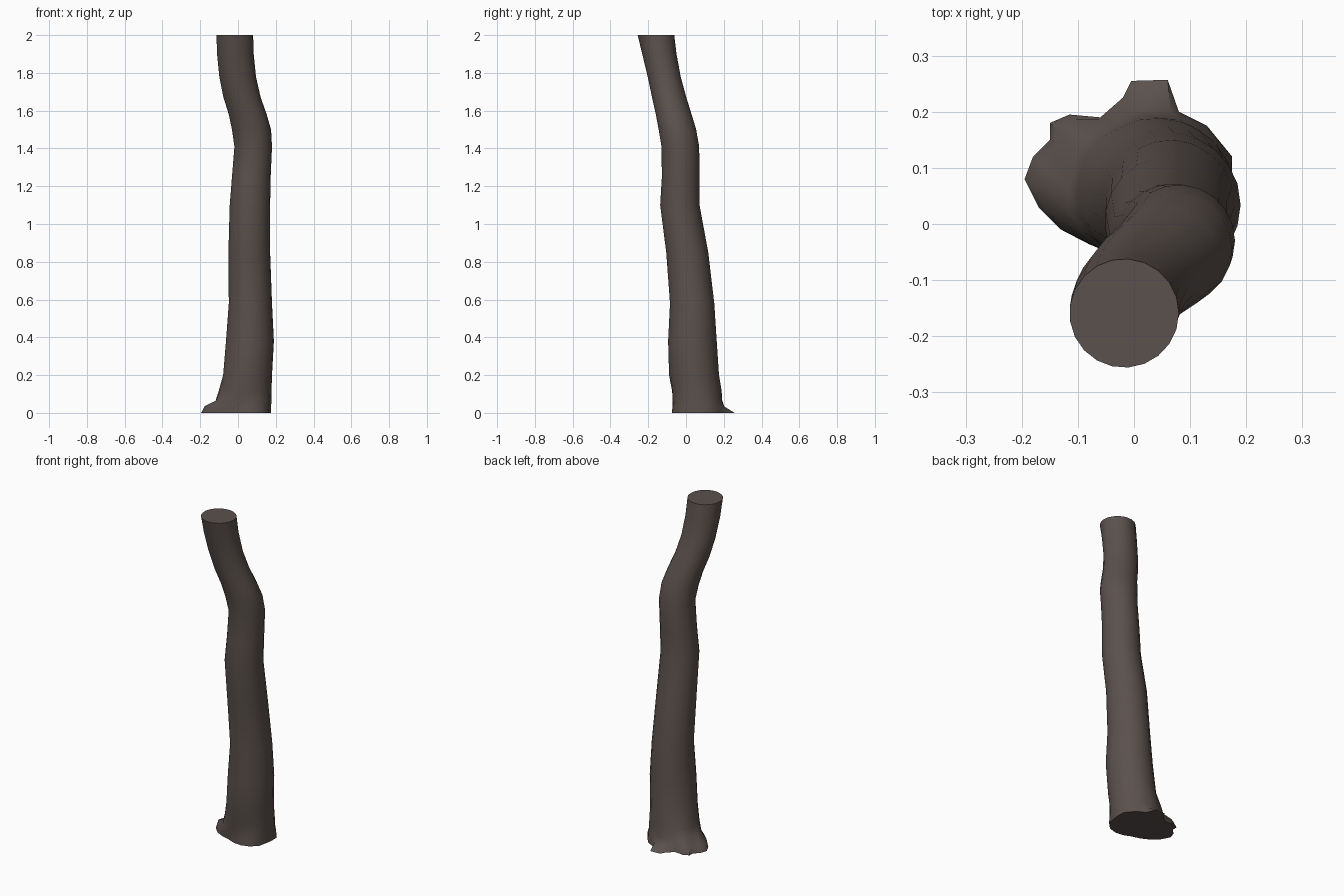
import bpy
import bmesh
import math
from mathutils import Vector

cube = bpy.data.objects.get("Cube")
if cube:
    bpy.data.objects.remove(cube, do_unlink=True)

bark = bpy.data.materials.new("dark_brown_bark")
bark.use_nodes = True
bark.diffuse_color = (0.105, 0.083, 0.074, 1)
bark.node_tree.nodes["Principled BSDF"].inputs["Base Color"].default_value = bark.diffuse_color

# Trunk sections: height, x min, x max, y min, y max
sections = [
    (0.20, -.08, .18, -.09, .175),
    (0.38, -.065, .19, -.095, .163),
    (0.58, -.05, .18, -.085, .15),
    (0.85, -.052, .17, -.105, .118),
    (1.10, -.045, .17, -.137, .072),
    (1.25, -.033, .173, -.128, .072),
    (1.41, -.02, .18, -.13, .07),
    (1.50, -.033, .175, -.145, .054),
    (1.58, -.05, .152, -.16, .03),
    (1.67, -.078, .12, -.18, .002),
    (1.78, -.1, .095, -.203, -.028),
    (1.90, -.112, .083, -.232, -.05),
    (2.00, -.115, .08, -.256, -.062),
]

# Root outline on the ground, counter-clockwise from +x
roots = [Vector(p) for p in (
    (.175, .06), (.175, .12), (.13, .175), (.08, .2), (.06, .257), (-.005, .255),
    (-.02, .225), (-.06, .19), (-.115, .195), (-.15, .18), (-.15, .15), (-.18, .12),
    (-.195, .08), (-.17, .03), (-.13, -.01), (-.08, -.036), (-.03, -.05), (.02, -.07),
    (.07, -.075), (.12, -.06), (.16, -.02))]
count = len(roots)


def oval(x0, x1, y0, y1):
    """Evenly spaced oval ring."""
    ring = []
    for i in range(count):
        a = math.tau * i / count
        ring.append(Vector(((x0 + x1) / 2 + (x1 - x0) / 2 * math.cos(a),
                            (y0 + y1) / 2 + (y1 - y0) / 2 * math.sin(a))))
    return ring


# Root flare rings fade from the ground outline into the trunk
trunk_foot = oval(-.085, .178, -.08, .185)
low_roots = [Vector((p.x, min(p.y, .205))) for p in roots]
rings = [(0, roots)]
for z, fade in ((.035, .85), (.065, .36), (.12, .18)):
    rings.append((z, [a.lerp(b, fade) for a, b in zip(trunk_foot, low_roots)]))
rings += [(s[0], oval(*s[1:])) for s in sections]

# Loft the rings and close both ends
bm = bmesh.new()
loops = [[bm.verts.new((p.x, p.y, z)) for p in ring] for z, ring in rings]
for low, high in zip(loops, loops[1:]):
    for i in range(count):
        j = (i + 1) % count
        bm.faces.new((low[i], low[j], high[j], high[i]))
bm.faces.new(loops[0][::-1])
bm.faces.new(loops[-1])
mesh = bpy.data.meshes.new("trunk")
bm.to_mesh(mesh)
bm.free()
mesh.materials.append(bark)

trunk = bpy.data.objects.new("trunk", mesh)
bpy.context.collection.objects.link(trunk)
bpy.context.view_layer.objects.active = trunk
trunk.select_set(True)
bpy.ops.object.shade_smooth_by_angle(angle=math.radians(50))
